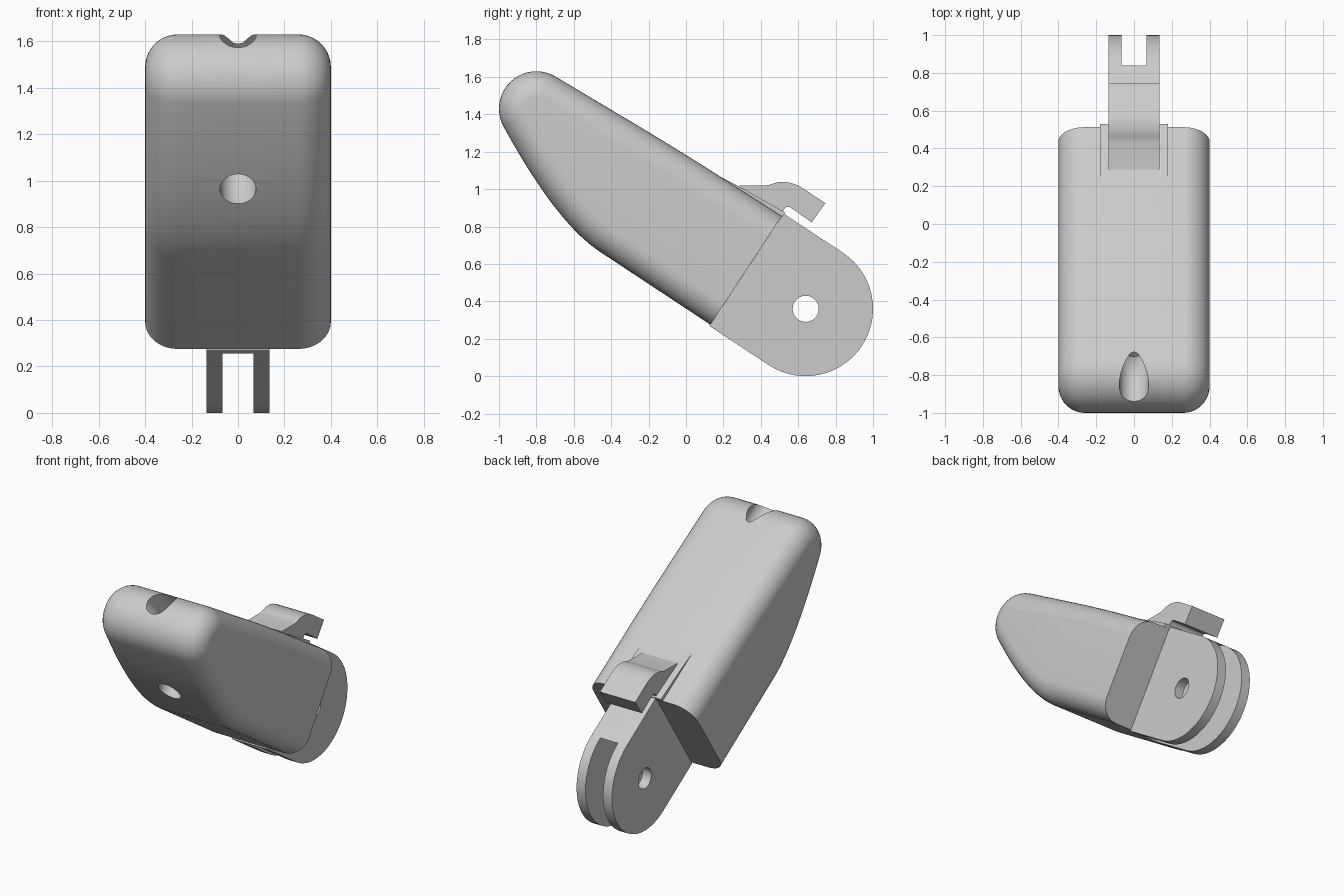
import bpy, bmesh
from math import sin, cos, pi, radians
from mathutils import Vector

cube = bpy.data.objects.get("Cube")
if cube:
    bpy.data.objects.remove(cube, do_unlink=True)

grey = bpy.data.materials.new("plain_grey")
grey.use_nodes = True
grey.diffuse_color = (0.6, 0.6, 0.6, 1)
grey.node_tree.nodes["Principled BSDF"].inputs["Base Color"].default_value = (0.6, 0.6, 0.6, 1)

AXIS = Vector((0.835, -0.55)).normalized()   # long axis in the (y, z) plane
UP = Vector((-AXIS.y, AXIS.x))               # square to the axis
HINGE = Vector((0.64, 0.36))
HINGE_R = 0.36


def arc(centre, radius, start, end, steps):
    return [Vector((centre[0] + radius * cos(a), centre[1] + radius * sin(a)))
            for a in (radians(start + (end - start) * i / steps) for i in range(steps + 1))]


def bezier(a, b, c, steps):
    a, b, c = Vector(a), Vector(b), Vector(c)
    return [a * (1 - t) ** 2 + b * 2 * t * (1 - t) + c * t * t
            for t in (i / steps for i in range(steps + 1))]


def inset(points, distance):
    """Move a counterclockwise outline inward with mitred corners."""
    out = []
    for i, p in enumerate(points):
        before = (p - points[i - 1]).normalized()
        after = (points[(i + 1) % len(points)] - p).normalized()
        n1, n2 = Vector((-before.y, before.x)), Vector((-after.y, after.x))
        out.append(p + (n1 + n2) * distance / (1 + n1.dot(n2)))
    return out


def loft(name, layers, cut=None):
    """Join outlines in the (y, z) plane placed at successive x positions."""
    bm = bmesh.new()
    rings = [[bm.verts.new((x, p[0], p[1])) for p in pts] for x, pts in layers]
    bm.faces.new(rings[0])
    bm.faces.new(rings[-1])
    for a, b in zip(rings, rings[1:]):
        for i in range(len(a)):
            bm.faces.new((a[i - 1], a[i], b[i], b[i - 1]))
    if cut:
        geom = bm.verts[:] + bm.edges[:] + bm.faces[:]
        bmesh.ops.bisect_plane(bm, geom=geom, plane_co=cut[0], plane_no=cut[1], clear_outer=True)
        bmesh.ops.holes_fill(bm, edges=[e for e in bm.edges if e.is_boundary])
    bmesh.ops.recalc_face_normals(bm, faces=bm.faces[:])
    mesh = bpy.data.meshes.new(name)
    bm.to_mesh(mesh)
    bm.free()
    obj = bpy.data.objects.new(name, mesh)
    bpy.context.collection.objects.link(obj)
    mesh.materials.append(grey)
    return obj


def prism(name, points, half):
    return loft(name, [(-half, points), (half, points)])


def select(obj):
    bpy.ops.object.select_all(action='DESELECT')
    obj.select_set(True)
    bpy.context.view_layer.objects.active = obj


def carve(obj, cutter):
    cutter.hide_render = True
    mod = obj.modifiers.new("carve", 'BOOLEAN')
    mod.operation, mod.solver, mod.object = 'DIFFERENCE', 'EXACT', cutter
    select(obj)
    bpy.ops.object.modifier_apply(modifier=mod.name)
    bpy.data.objects.remove(cutter, do_unlink=True)


def smooth(obj, angle=30):
    select(obj)
    bpy.ops.object.shade_smooth_by_angle(angle=radians(angle))


# Main body: rounded shell with a flat rear end
rear_top, rear_low = Vector((0.515, 0.86)), Vector((0.13, 0.275))
outline = [rear_top + AXIS * 0.3]
outline += bezier((0.1, 1.12), (-0.06, 1.22), (-0.22, 1.317), 4)
outline += arc((-0.8, 1.43), 0.2, 59, 209, 20)
outline += bezier((-0.975, 1.333), (-0.694, 0.819), (-0.46, 0.665), 14)[1:]
outline += [rear_low + AXIS * 0.3]
FILLET, STEPS = 0.14, 10
side = []
for i in range(STEPS + 1):
    a = pi / 2 * i / STEPS
    side.append((0.4 - FILLET * (1 - sin(a)), inset(outline, FILLET * (1 - cos(a)))))
layers = [(-x, pts) for x, pts in reversed(side)] + side
body = loft("body", layers, cut=((0, *rear_top), (0, *AXIS)))

# Curved cord channel through the nose
bpy.ops.mesh.primitive_torus_add(location=(0, -1.03, 1.256), rotation=(0, pi / 2, 0),
                                 major_radius=0.408, minor_radius=0.078,
                                 major_segments=64, minor_segments=24)
carve(body, bpy.context.object)
smooth(body)

# Hinge tongue, slotted into two prongs, with a pin hole
start = HINGE - AXIS * 0.379
angle = 56.6
tongue = prism("hinge_tongue", [start - UP * HINGE_R]
               + arc(HINGE, HINGE_R, angle - 180, angle, 28) + [start + UP * HINGE_R], 0.135)
slot = arc(HINGE, HINGE_R, angle, 147, 12)
slot += [Vector(p) for p in ((0.145, 0.262), (0.1, -0.1), (1.1, -0.1), (1.1, 0.75), (0.86, 0.75))]
carve(tongue, prism("slot_cutter", slot, 0.067))
carve(tongue, prism("pin_cutter", arc(HINGE, 0.07, 0, 345, 23), 0.3))
smooth(tongue)

# Flexible tab, slightly proud of the body
prism("latch_tab", [(0.19, 1.063), (0.3, 1.006), (0.53, 0.875), (0.515, 0.852), (0.2, 1.04)], 0.18)

# Latch hook on top of the tab
hook = [(0.285, 1.02), (0.43, 1.02)]
hook += bezier((0.45, 1.024), (0.53, 1.06), (0.62, 1.008), 8)
hook += [(0.745, 0.925), (0.672, 0.822), (0.565, 0.897)]
hook += bezier((0.555, 0.903), (0.53, 0.915), (0.515, 0.875), 4)
hook += [(0.5, 0.865), (0.285, 1.0)]
smooth(prism("latch_hook", hook, 0.135))
